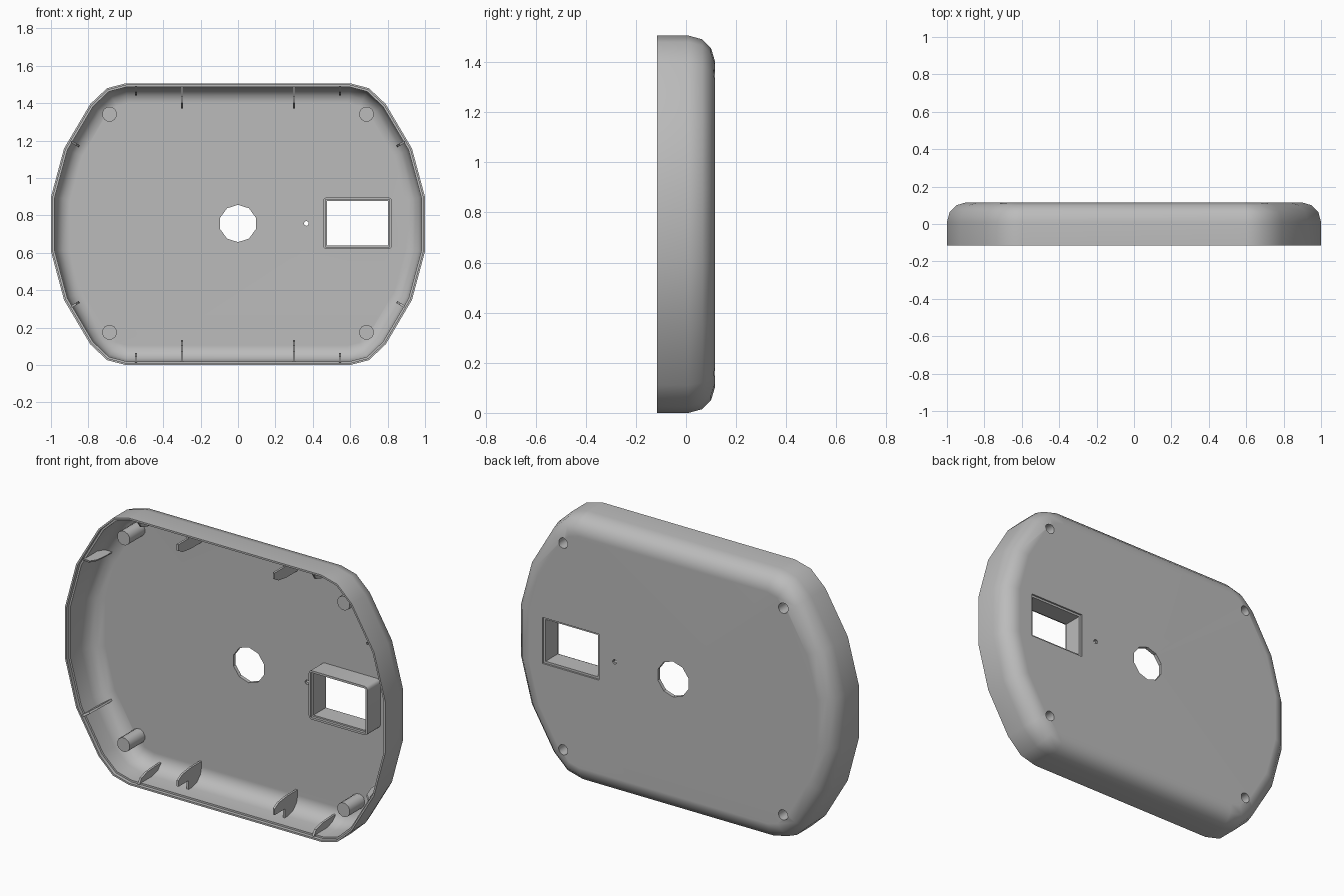
import bpy
import bmesh
import math
from mathutils import Vector, Matrix

if "Cube" in bpy.data.objects:
    bpy.data.objects.remove(bpy.data.objects["Cube"])

CZ = 0.753            # height of the cover centre
BACK, FRONT = 0.115, -0.115

grey = bpy.data.materials.new("plain grey plastic")
grey.use_nodes = True
grey.diffuse_color = (0.5, 0.5, 0.5, 1)
grey.node_tree.nodes["Principled BSDF"].inputs["Base Color"].default_value = (0.5, 0.5, 0.5, 1)


def finish(name, bm):
    """Turn a bmesh into a named object in the scene."""
    bmesh.ops.recalc_face_normals(bm, faces=bm.faces)
    mesh = bpy.data.meshes.new(name)
    bm.to_mesh(mesh)
    bm.free()
    mesh.materials.append(grey)
    obj = bpy.data.objects.new(name, mesh)
    bpy.context.collection.objects.link(obj)
    return obj


def activate(obj):
    bpy.ops.object.select_all(action='DESELECT')
    obj.select_set(True)
    bpy.context.view_layer.objects.active = obj


def smooth(obj, angle=35):
    activate(obj)
    bpy.ops.object.shade_smooth_by_angle(angle=math.radians(angle))


def cylinder(name, x, z, r, y0, y1, sides):
    bm = bmesh.new()
    turn = Matrix.Rotation(math.pi / 2, 4, 'X') @ Matrix.Rotation(math.pi / 2 + math.pi / sides, 4, 'Z')
    bmesh.ops.create_cone(bm, cap_ends=True, segments=sides, radius1=r, radius2=r, depth=y1 - y0,
                          matrix=Matrix.Translation((x, (y0 + y1) / 2, z)) @ turn)
    return finish(name, bm)


def box(name, x0, x1, y0, y1, z0, z1, rounding=0):
    bm = bmesh.new()
    place = Matrix.Translation(((x0 + x1) / 2, (y0 + y1) / 2, (z0 + z1) / 2))
    bmesh.ops.create_cube(bm, size=1, matrix=place @ Matrix.Diagonal((x1 - x0, y1 - y0, z1 - z0, 1)))
    if rounding:
        along_y = [e for e in bm.edges if abs(e.verts[0].co.y - e.verts[1].co.y) > 0.01]
        bmesh.ops.bevel(bm, geom=along_y, offset=rounding, segments=3, profile=0.5, affect='EDGES')
    return finish(name, bm)


def cut(obj, cutters):
    """Subtract each cutter and remove it."""
    for cutter in cutters:
        mod = obj.modifiers.new("cut", 'BOOLEAN')
        mod.operation = 'DIFFERENCE'
        mod.solver = 'EXACT'
        mod.object = cutter
        activate(obj)
        bpy.ops.object.modifier_apply(modifier=mod.name)
        bpy.data.objects.remove(cutter)


# Outline of the cover: one quarter, mirrored into a closed loop
quarter = [(0.6, 0.753), (0.7, 0.727), (0.79, 0.642), (0.93, 0.405), (1.0, 0.145)]
half = quarter + [(x, -z) for x, z in reversed(quarter)]
outline = [Vector(p) for p in half + [(-x, -z) for x, z in half]]


def inset(points, d):
    """Move every side of a clockwise loop inward by d."""
    result = []
    for i, p in enumerate(points):
        a = (p - points[i - 1]).normalized()
        b = (points[(i + 1) % len(points)] - p).normalized()
        na, nb = Vector((a.y, -a.x)), Vector((b.y, -b.x))
        result.append(p + (na + nb) * d / (1 + na.dot(nb)))
    return result


# Shell: rings from the rounded back, over the rim and down the inside
profile = [(0.1, BACK), (0.05, 0.1), (0.015, 0.065), (0, 0.01), (0, FRONT),
           (0.01, FRONT), (0.01, -0.095), (0.02, -0.095), (0.02, 0.005),
           (0.034, 0.055), (0.065, 0.085), (0.105, 0.095)]
bm = bmesh.new()
rings = [[bm.verts.new((p.x, y, CZ + p.y)) for p in inset(outline, d)] for d, y in profile]
for r0, r1 in zip(rings, rings[1:]):
    for i in range(len(r0)):
        bm.faces.new((r0[i - 1], r0[i], r1[i], r1[i - 1]))
bm.faces.new(rings[0])
bm.faces.new(rings[-1])
shell = finish("cover_shell", bm)

screws = [(sx * 0.687, CZ + 0.005 + sz * 0.583) for sx in (-1, 1) for sz in (-1, 1)]
cutters = [cylinder("centre_hole", 0, 0.757, 0.1, 0, 0.2, 10),
           cylinder("pin_hole", 0.365, 0.757, 0.013, 0, 0.2, 10),
           box("window_hole", 0.475, 0.803, 0, 0.2, 0.64, 0.876),
           box("window_recess", 0.463, 0.815, 0.105, 0.2, 0.628, 0.888)]
cutters += [cylinder("screw_hole", x, z, 0.029, 0.02, 0.2, 12) for x, z in screws]
cut(shell, cutters)
smooth(shell)
weighted = shell.modifiers.new("clean shading", 'WEIGHTED_NORMAL')
weighted.keep_sharp = True

# Hollow screw posts, closed towards the front
for x, z in screws:
    post = cylinder("screw_post", x, z, 0.04, -0.04, 0.097, 12)
    cut(post, [cylinder("post_bore", x, z, 0.029, -0.02, 0.2, 12)])
    smooth(post, 32)

# Raised frame around the window
frame = box("window_frame", 0.455, 0.823, -0.02, 0.1, 0.62, 0.896, 0.02)
cut(frame, [box("frame_bore", 0.475, 0.803, -0.1, 0.2, 0.64, 0.876),
            box("frame_step", 0.467, 0.811, -0.1, -0.005, 0.632, 0.884)])
smooth(frame)


def rib(name, base, inward, points, thick=0.012):
    """Flat plate: points are (y, distance inward from the outer wall)."""
    base, inward = Vector(base), Vector(inward).normalized()
    side = Vector((-inward.y, inward.x)) * thick / 2
    bm = bmesh.new()
    loops = []
    for s in (-1, 1):
        flat = [base + inward * d + side * s for y, d in points]
        loops.append([bm.verts.new((q.x, y, q.y)) for q, (y, d) in zip(flat, points)])
        bm.faces.new(loops[-1])
    for i in range(len(points)):
        bm.faces.new((loops[0][i - 1], loops[0][i], loops[1][i], loops[1][i - 1]))
    finish(name, bm)


# Ribs: notched long ones, short ones, and slanted ones on the sides
notched = [(0.1, 0.07), (0.1, 0.135), (0, 0.135), (-0.075, 0.125), (-0.11, 0.105),
           (-0.11, 0.07), (-0.02, 0.07), (-0.02, 0.01), (0.01, 0.01), (0.06, 0.025)]
short = [(0.098, 0.065), (0.03, 0.065), (-0.04, 0.06), (-0.09, 0.045), (-0.11, 0.015),
         (0.01, 0.012), (0.06, 0.025)]
for sx in (-1, 1):
    for sz in (-1, 1):
        rib("notched_rib", (sx * 0.3, CZ + sz * 0.753), (0, -sz), notched)
        rib("short_rib", (sx * 0.545, CZ + sz * 0.753), (0, -sz), short)
        rib("side_rib", (sx * 0.904, CZ + sz * 0.449), (-sx * 0.86, -sz * 0.51), short)
